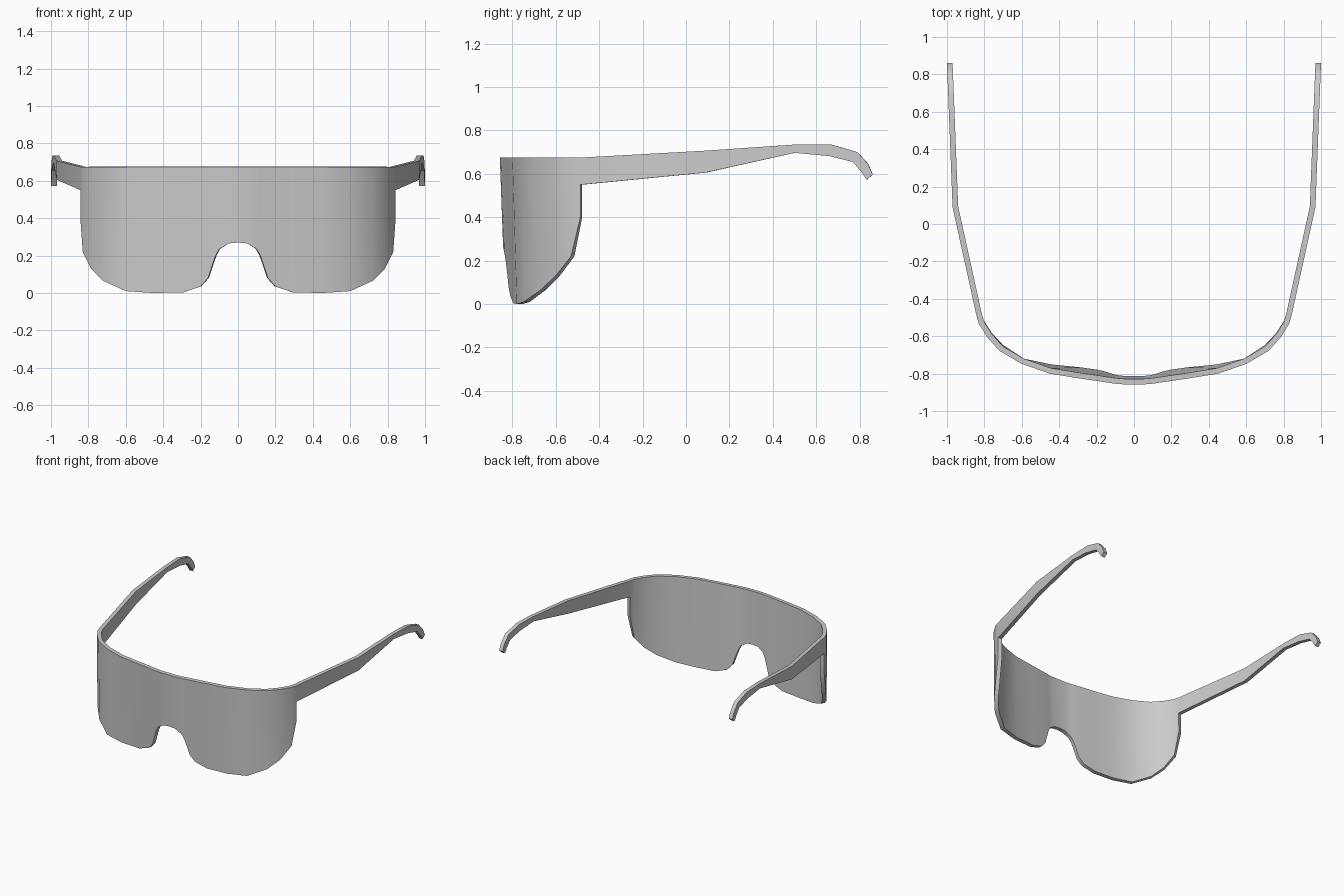
import bpy, bmesh

if "Cube" in bpy.data.objects:
    bpy.data.objects.remove(bpy.data.objects["Cube"])

# Lens columns, centre to side: x, y at the top, bottom z, backward lean of the bottom edge
LENS = [(0, -.858, .27, .015), (.05, -.858, .265, .015), (.10, -.854, .235, .017),
        (.12, -.851, .20, .02), (.14, -.848, .14, .024), (.16, -.845, .08, .027),
        (.20, -.839, .035, .03), (.29, -.826, .004, .03), (.45, -.80, 0, .02),
        (.60, -.748, .01, 0), (.72, -.678, .065, .008), (.785, -.605, .13, .004),
        (.83, -.533, .22, .003), (.843, -.487, .40, 0)]
TOP = .675
# Temple pairs, front to back: top y, z and bottom y, z
TEMPLE = [(.09, .707, .09, .606), (.50, .735, .50, .697), (.67, .735, .66, .682),
          (.79, .70, .77, .655), (.84, .645, .81, .607), (.86, .597, .832, .573)]


def temple_x(y):
    # plan path of the temple: splays out, then runs nearly straight back
    if y < .09:
        return .843 + (y + .487) / .577 * .127
    return .97 + (y - .09) / .77 * .03


bm = bmesh.new()
v = bm.verts.new

# Half of the curved shield
cols = [(v((x, y + lean, zb)), v((x, y, TOP))) for x, y, zb, lean in LENS]
hinge = v((LENS[-1][0], LENS[-1][1], .55))
for (b0, t0), (b1, t1) in zip(cols, cols[1:]):
    if b1 is cols[-1][0]:
        bm.faces.new((b0, b1, hinge, t1, t0))
    else:
        bm.faces.new((b0, b1, t1, t0))

# One temple with its ear hook, growing out of the shield's upper edge
prev = (hinge, cols[-1][1])
for yt, zt, yb, zb in TEMPLE:
    cur = (v((temple_x(yb), yb, zb)), v((temple_x(yt), yt, zt)))
    bm.faces.new((prev[0], cur[0], cur[1], prev[1]))
    prev = cur

mesh = bpy.data.meshes.new("shield_glasses")
bm.to_mesh(mesh)
bm.free()
obj = bpy.data.objects.new("shield_glasses", mesh)
bpy.context.collection.objects.link(obj)

# Mirror to the other side, then thicken inward
mirror = obj.modifiers.new("mirror", 'MIRROR')
mirror.use_clip = True
solid = obj.modifiers.new("thickness", 'SOLIDIFY')
solid.thickness = .03
solid.offset = -1
solid.use_even_offset = True

bpy.context.view_layer.objects.active = obj
obj.select_set(True)
for name in ("mirror", "thickness"):
    bpy.ops.object.modifier_apply(modifier=name)
bpy.ops.object.shade_smooth_by_angle(angle=.6)
